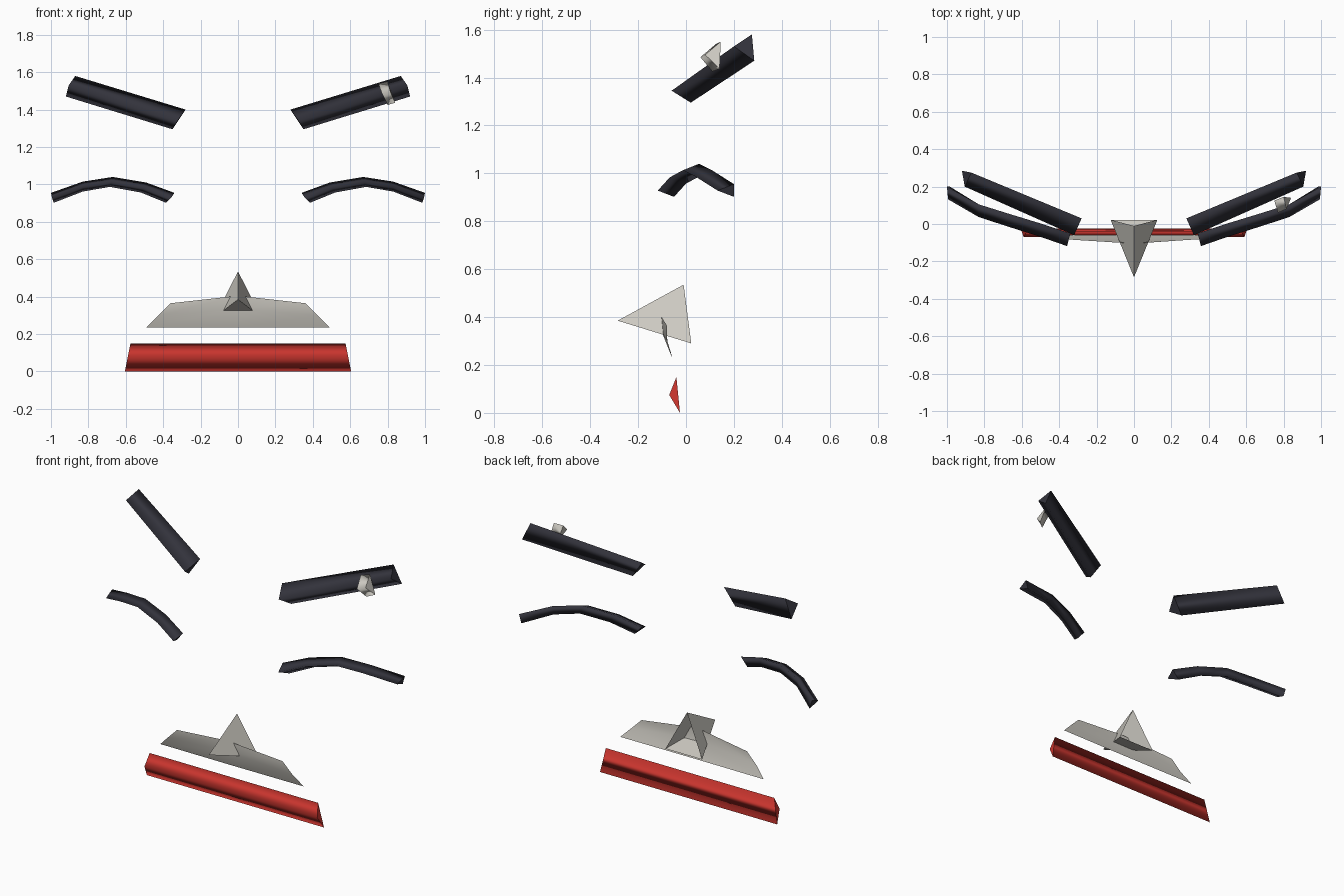
import bpy
import bmesh
from mathutils import Vector

default_cube = bpy.data.objects.get("Cube")
if default_cube:
    bpy.data.objects.remove(default_cube, do_unlink=True)


def make_material(name, colour):
    material = bpy.data.materials.new(name)
    material.use_nodes = True
    material.diffuse_color = (*colour, 1)
    shader = material.node_tree.nodes["Principled BSDF"]
    shader.inputs["Base Color"].default_value = (*colour, 1)
    return material


charcoal = make_material("charcoal", (0.033, 0.033, 0.045))
bone = make_material("bone", (0.6, 0.58, 0.53))
red = make_material("red", (0.58, 0.035, 0.027))


def finish(mesh_data, name, material, mirrored=False):
    mesh = bpy.data.meshes.new(name)
    mesh_data.to_mesh(mesh)
    mesh_data.free()
    mesh.materials.append(material)
    part = bpy.data.objects.new(name, mesh)
    bpy.context.scene.collection.objects.link(part)
    if mirrored:
        part.modifiers.new("mirror", "MIRROR").use_mirror_merge = False
    return part


def loft_bar(name, sections, material, mirrored=False):
    """Closed bar with soft sides and crisp ends, skinned through sections."""
    bm = bmesh.new()
    rings = [[bm.verts.new(point) for point in section] for section in sections]
    for ring, following in zip(rings, rings[1:]):
        for i in range(len(ring)):
            j = (i + 1) % len(ring)
            side = bm.faces.new((ring[i], ring[j], following[j], following[i]))
            side.smooth = True
    for ring in (rings[0], rings[-1]):
        cap = bm.faces.new(ring)
        for edge in cap.edges:
            edge.smooth = False
    bmesh.ops.recalc_face_normals(bm, faces=bm.faces[:])
    return finish(bm, name, material, mirrored)


# Brows: slanted bars with a ridge along the front
loft_bar("brow", [
    [(0.28, 0.03, 1.40), (0.32, -0.06, 1.345), (0.35, 0.02, 1.295)],
    [(0.87, 0.275, 1.58), (0.905, 0.2, 1.53), (0.92, 0.285, 1.47)],
], charcoal, mirrored=True)

# Eyes: arched bars following the top edge of the lid
eye_path = [(0.34, -0.05, 0.955), (0.49, 0.0, 1.01), (0.67, 0.055, 1.04),
            (0.83, 0.105, 1.015), (1.0, 0.2, 0.955)]
eye_sections = []
for index, point in enumerate(eye_path):
    top = Vector(point)
    along = index / (len(eye_path) - 1)
    lean = 0.045 * (1 - along) - 0.015 * along
    ridge = top + Vector((lean * 0.4, -0.068, -0.027))
    bottom = top + Vector((lean, 0.0, -0.053))
    eye_sections.append([top, ridge, bottom])
loft_bar("eye", eye_sections, charcoal, mirrored=True)

# Pale notch floating in front of the left brow
loft_bar("brow_notch", [
    [(0.75, 0.125, 1.54), (0.77, 0.06, 1.485), (0.80, 0.11, 1.425)],
    [(0.80, 0.145, 1.55), (0.815, 0.08, 1.495), (0.84, 0.14, 1.437)],
], bone)

# Lower lip: one wide bar
loft_bar("lower_lip", [
    [(side * 0.575, -0.04, 0.15), (side * 0.59, -0.07, 0.075),
     (side * 0.605, -0.025, 0.0)] for side in (-1, 1)
], red)

# Nose: three-sided point, open at the back
bm = bmesh.new()
tip = bm.verts.new((0, -0.285, 0.385))
bridge = bm.verts.new((0, -0.01, 0.535))
left = bm.verts.new((0.125, 0.022, 0.29))
right = bm.verts.new((-0.125, 0.022, 0.29))
for corners in ((tip, left, bridge), (tip, bridge, right), (tip, right, left)):
    bm.faces.new(corners)
finish(bm, "nose", bone)

# Upper teeth: bowed sheet, highest and furthest forward at the centre
bm = bmesh.new()
rows = []
for half_width, centre_y, side_y, centre_z, side_z in (
        (0.36, -0.105, -0.08, 0.405, 0.365),
        (0.425, -0.1, -0.078, 0.335, 0.3),
        (0.49, -0.06, -0.058, 0.235, 0.235)):
    rows.append([bm.verts.new((-half_width, side_y, side_z)),
                 bm.verts.new((0, centre_y, centre_z)),
                 bm.verts.new((half_width, side_y, side_z))])
for upper, lower in zip(rows, rows[1:]):
    for i in range(len(upper) - 1):
        face = bm.faces.new((lower[i], lower[i + 1], upper[i + 1], upper[i]))
        face.smooth = True
finish(bm, "upper_teeth", bone)
